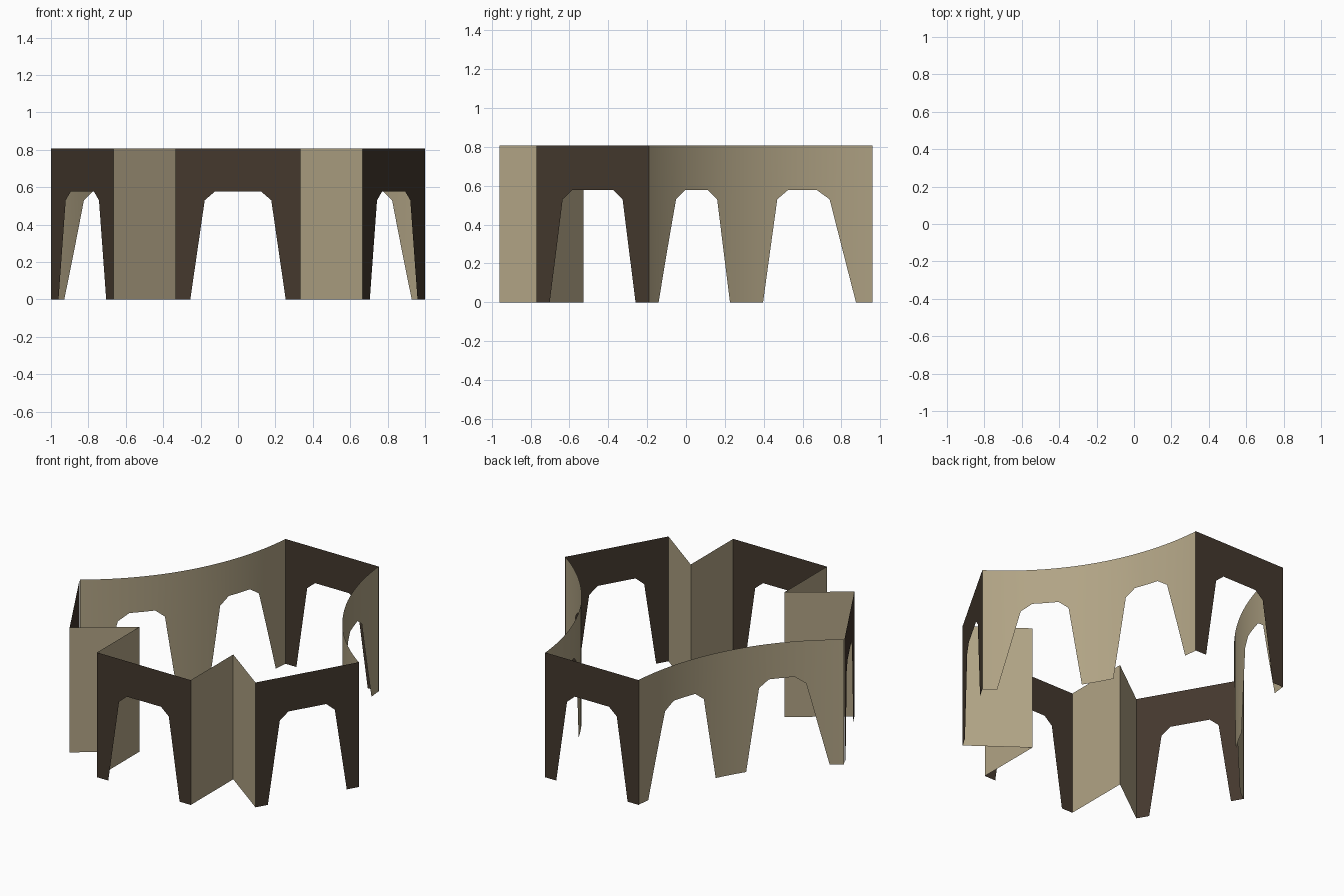
import bpy, math

if "Cube" in bpy.data.objects:
    bpy.data.objects.remove(bpy.data.objects["Cube"])

HEIGHT = 0.807
APOTHEM = 0.961          # distance of the arched end walls from the centre
HALF = 0.335             # half width of an end wall


def material(name, colour):
    m = bpy.data.materials.new(name)
    m.diffuse_color = (*colour, 1)
    m.use_nodes = True
    m.node_tree.nodes["Principled BSDF"].inputs["Base Color"].default_value = m.diffuse_color
    return m


TAN = material("tan_plaster", (0.44, 0.37, 0.235))
BROWN = material("dark_brown", (0.058, 0.040, 0.027))


def rotate(p, degrees):
    a = math.radians(degrees)
    return (p[0] * math.cos(a) - p[1] * math.sin(a),
            p[0] * math.sin(a) + p[1] * math.cos(a))


def wall(name, path, outline, mat, step=None):
    """Thin wall: path(u) gives x, y; outline lists (u, height of lower edge)."""
    columns = []
    for (u0, z0), (u1, z1) in zip(outline, outline[1:]):
        n = max(1, math.ceil((u1 - u0) / step)) if step else 1
        columns += [(u0 + (u1 - u0) * i / n, z0 + (z1 - z0) * i / n) for i in range(n)]
    columns.append(outline[-1])
    verts = []
    for u, z in columns:
        x, y = path(u)
        verts += [(x, y, z), (x, y, HEIGHT)]
    faces = [(2 * i, 2 * i + 2, 2 * i + 3, 2 * i + 1) for i in range(len(columns) - 1)]
    mesh = bpy.data.meshes.new(name)
    mesh.from_pydata(verts, [], faces)
    mesh.materials.append(mat)
    for f in mesh.polygons:
        f.use_smooth = step is not None
    ob = bpy.data.objects.new(name, mesh)
    bpy.context.collection.objects.link(ob)
    return ob


def mirrored(half):
    return [(-u, z) for u, z in reversed(half)] + half


# Four flat end walls, each with one chamfered arch
ARCH = mirrored([(0.122, 0.578), (0.178, 0.53), (0.255, 0), (HALF, 0)])
for name, turn in (("front_arch_wall", 0), ("right_arch_wall", 60),
                   ("back_arch_wall", 180), ("left_arch_wall", 300)):
    wall(name, lambda u, t=turn: rotate((u, -APOTHEM), t), ARCH, BROWN)

# Two inward-curving side walls, each with a pair of arches
R = 1.565
CENTRE = 2.185
SWEEP = math.degrees(math.asin(math.hypot(1 - HALF, 1.151) / 2 / R))
PAIR = mirrored([(3.6, 0), (6.55, 0.53), (8.75, 0.578), (14.45, 0.578),
                 (16.95, 0.53), (22.0, 0), (SWEEP, 0)])


def arc(u, turn):
    a = math.radians(u)
    return rotate((CENTRE - R * math.cos(a), R * math.sin(a)), turn)


for name, turn in (("right_curved_wall", 30), ("left_curved_wall", 150)):
    wall(name, lambda u, t=turn: arc(u, t), PAIR, TAN, step=1.5)

# Recessed V-shaped corners either side of the front wall
PLAIN = [(0, 0), (1, 0)]
outer = rotate((-HALF, -APOTHEM), 60)
inner = (HALF, -0.527)
front = (HALF, -APOTHEM)
for side, s in (("right", 1), ("left", -1)):
    for part, a, b in (("inner_panel", front, inner), ("slanted_panel", inner, outer)):
        if s < 0:
            a, b = b, a      # keep the normals facing outward
        wall(f"{side}_{part}",
             lambda u, a=a, b=b, s=s: (s * (a[0] + (b[0] - a[0]) * u), a[1] + (b[1] - a[1]) * u),
             PLAIN, TAN)
